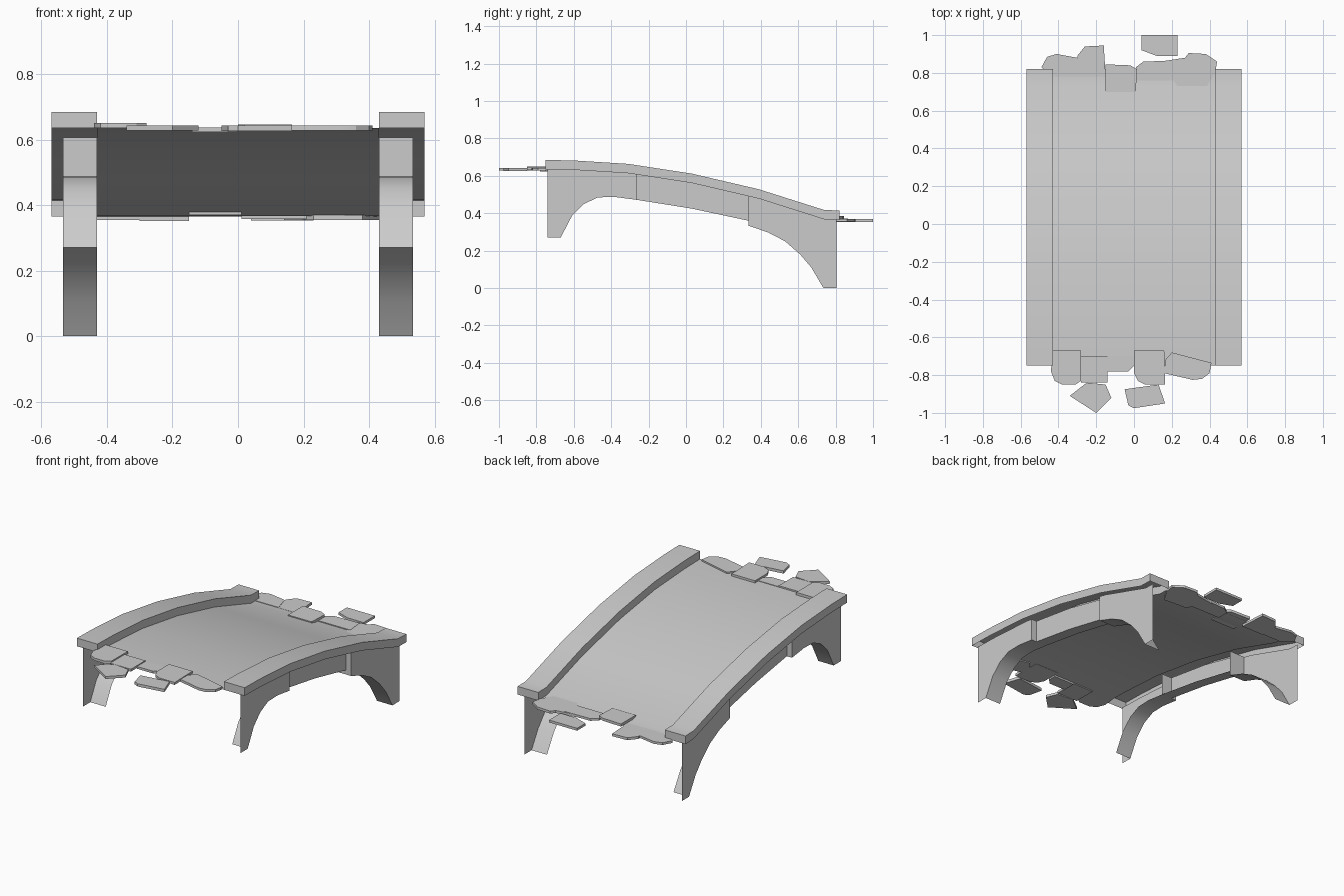
import bpy
import bmesh
import math

default_cube = bpy.data.objects.get("Cube")
if default_cube:
    bpy.data.objects.remove(default_cube, do_unlink=True)

stone_grey = bpy.data.materials.new("stone_grey")
stone_grey.use_nodes = True
colour = (0.6, 0.6, 0.6, 1)
stone_grey.diffuse_color = colour
stone_grey.node_tree.nodes["Principled BSDF"].inputs["Base Color"].default_value = colour

# Deck line in (y, z); the rails rise a constant height above it
DECK = [(-0.75, 0.635), (-0.6, 0.632), (-0.31, 0.614), (0.03, 0.562),
        (0.39, 0.478), (0.74, 0.367), (0.82, 0.365)]
RAIL_HEIGHT = 0.05
INNER, RAIL_OUTER, PIER_OUTER, SPAN_OUTER = 0.43, 0.57, 0.535, 0.5

# Undersides of the supports in (y, z)
FRONT_ARCH = [(-0.74, 0.27), (-0.67, 0.27), (-0.61, 0.385), (-0.545, 0.45),
              (-0.47, 0.485), (-0.38, 0.487), (-0.265, 0.472)]
MIDDLE_SPAN = [(-0.265, 0.472), (0.03, 0.425), (0.335, 0.36)]
BACK_ARCH = [(0.335, 0.333), (0.44, 0.297), (0.53, 0.25), (0.61, 0.18),
             (0.67, 0.11), (0.735, 0), (0.805, 0)]


def interpolate(line, y):
    """Height of a (y, z) line at y."""
    for (ya, za), (yb, zb) in zip(line, line[1:]):
        if y <= yb:
            return za + (zb - za) * (y - ya) / (yb - ya)
    return line[-1][1]


def finish(name, bm, mirrored=False, outward=True):
    """Turn a bmesh into a shaded, coloured object."""
    bmesh.ops.remove_doubles(bm, verts=bm.verts, dist=0.0001)
    if outward:
        bmesh.ops.recalc_face_normals(bm, faces=bm.faces)
    mesh = bpy.data.meshes.new(name)
    bm.to_mesh(mesh)
    bm.free()
    mesh.materials.append(stone_grey)
    obj = bpy.data.objects.new(name, mesh)
    bpy.context.collection.objects.link(obj)
    bpy.ops.object.select_all(action="DESELECT")
    obj.select_set(True)
    bpy.context.view_layer.objects.active = obj
    bpy.ops.object.shade_smooth_by_angle(angle=math.radians(30))
    if mirrored:
        obj.modifiers.new("other_side", "MIRROR")
    return obj


def add_face(bm, points):
    return bm.faces.new([bm.verts.new(p) for p in points])


def add_strip(bm, line, x_from, x_to):
    """Sheet following a (y, z) line, spanning two x positions."""
    for (ya, za), (yb, zb) in zip(line, line[1:]):
        add_face(bm, [(x_from, ya, za), (x_to, ya, za), (x_to, yb, zb), (x_from, yb, zb)])


def add_wall(bm, lower, upper, x):
    """Vertical sheet at x between two lines sharing the same y range."""
    ys = sorted({y for y, z in lower + upper if lower[0][0] <= y <= lower[-1][0]})
    for ya, yb in zip(ys, ys[1:]):
        add_face(bm, [(x, ya, interpolate(lower, ya)), (x, yb, interpolate(lower, yb)),
                      (x, yb, interpolate(upper, yb)), (x, ya, interpolate(upper, ya))])


def add_plate(bm, y, z_low, z_high, x_from, x_to):
    add_face(bm, [(x_from, y, z_low), (x_to, y, z_low), (x_to, y, z_high), (x_from, y, z_high)])


# Deck sheet
bm = bmesh.new()
add_strip(bm, DECK, -INNER, INNER)
finish("deck", bm, outward=False)

# Rails, open underneath
rail_top = [(y, z + RAIL_HEIGHT) for y, z in DECK]
bm = bmesh.new()
add_strip(bm, rail_top, INNER, RAIL_OUTER)
for x in (INNER, RAIL_OUTER):
    add_wall(bm, DECK, rail_top, x)
for y, z in (DECK[0], DECK[-1]):
    add_plate(bm, y, z, z + RAIL_HEIGHT, INNER, RAIL_OUTER)
finish("rails", bm, mirrored=True)


def build_support(name, arch, soffit, outer, plate_point=None):
    """Outer wall, arch underside and an optional end plate."""
    bm = bmesh.new()
    add_wall(bm, arch, DECK, outer)
    add_strip(bm, soffit, INNER, outer)
    if plate_point:
        y, z = plate_point
        add_plate(bm, y, z, interpolate(DECK, y), INNER, outer)
    finish(name, bm, mirrored=True)


build_support("front_piers", FRONT_ARCH, FRONT_ARCH[1:], PIER_OUTER, FRONT_ARCH[-1])
build_support("middle_spans", MIDDLE_SPAN, MIDDLE_SPAN, SPAN_OUTER)
build_support("back_piers", BACK_ARCH, BACK_ARCH[:-1], PIER_OUTER, BACK_ARCH[0])


def build_stones(name, stones):
    """Flat paving stones, each given as (top height, thickness, outline)."""
    for number, (top, thickness, outline) in enumerate(stones, start=1):
        bm = bmesh.new()
        face = add_face(bm, [(x, y, top - thickness) for x, y in outline])
        result = bmesh.ops.extrude_face_region(bm, geom=[face], use_keep_orig=True)
        raised = [v for v in result["geom"] if isinstance(v, bmesh.types.BMVert)]
        bmesh.ops.translate(bm, verts=raised, vec=(0, 0, thickness))
        finish(f"{name}_{number}", bm)


# Broken paving at the front end
build_stones("front_paving_stone", [
    (0.651, 0.016, [(-0.43, -0.67), (-0.28, -0.67), (-0.28, -0.83), (-0.31, -0.85),
                    (-0.38, -0.85), (-0.42, -0.83), (-0.44, -0.78)]),
    (0.643, 0.015, [(-0.28, -0.7), (-0.14, -0.7), (-0.14, -0.84), (-0.28, -0.84)]),
    (0.637, 0.014, [(-0.14, -0.7), (0, -0.7), (0, -0.75), (-0.03, -0.78), (-0.14, -0.78)]),
    (0.647, 0.015, [(0, -0.67), (0.16, -0.67), (0.165, -0.85), (0.06, -0.85),
                    (0.02, -0.83), (0, -0.79)]),
    (0.643, 0.015, [(0.2, -0.68), (0.41, -0.735), (0.4, -0.79), (0.36, -0.82),
                    (0.31, -0.825), (0.16, -0.79), (0.165, -0.72)]),
    (0.643, 0.015, [(-0.34, -0.91), (-0.25, -0.84), (-0.15, -0.85), (-0.12, -0.92),
                    (-0.2, -1)]),
    (0.643, 0.017, [(-0.05, -0.875), (0.13, -0.85), (0.165, -0.95), (0, -0.975),
                    (-0.03, -0.96)]),
])

# Broken paving at the back end
build_stones("back_paving_stone", [
    (0.369, 0.014, [(-0.43, 0.78), (-0.49, 0.83), (-0.46, 0.885), (-0.41, 0.9),
                    (-0.3, 0.88), (-0.27, 0.78)]),
    (0.367, 0.015, [(-0.3, 0.78), (-0.3, 0.89), (-0.26, 0.94), (-0.16, 0.945), (-0.15, 0.78)]),
    (0.386, 0.016, [(-0.15, 0.7), (0.01, 0.7), (0.015, 0.82), (-0.02, 0.84), (-0.15, 0.845)]),
    (0.372, 0.014, [(0.01, 0.76), (0.01, 0.83), (0.05, 0.86), (0.22, 0.865), (0.23, 0.76)]),
    (0.37, 0.015, [(0.23, 0.73), (0.14, 0.86), (0.27, 0.88), (0.29, 0.905), (0.38, 0.9),
                   (0.44, 0.86), (0.43, 0.8), (0.38, 0.72)]),
    (0.368, 0.015, [(0.04, 1), (0.23, 1), (0.23, 0.89), (0.12, 0.89), (0.04, 0.92)]),
])
